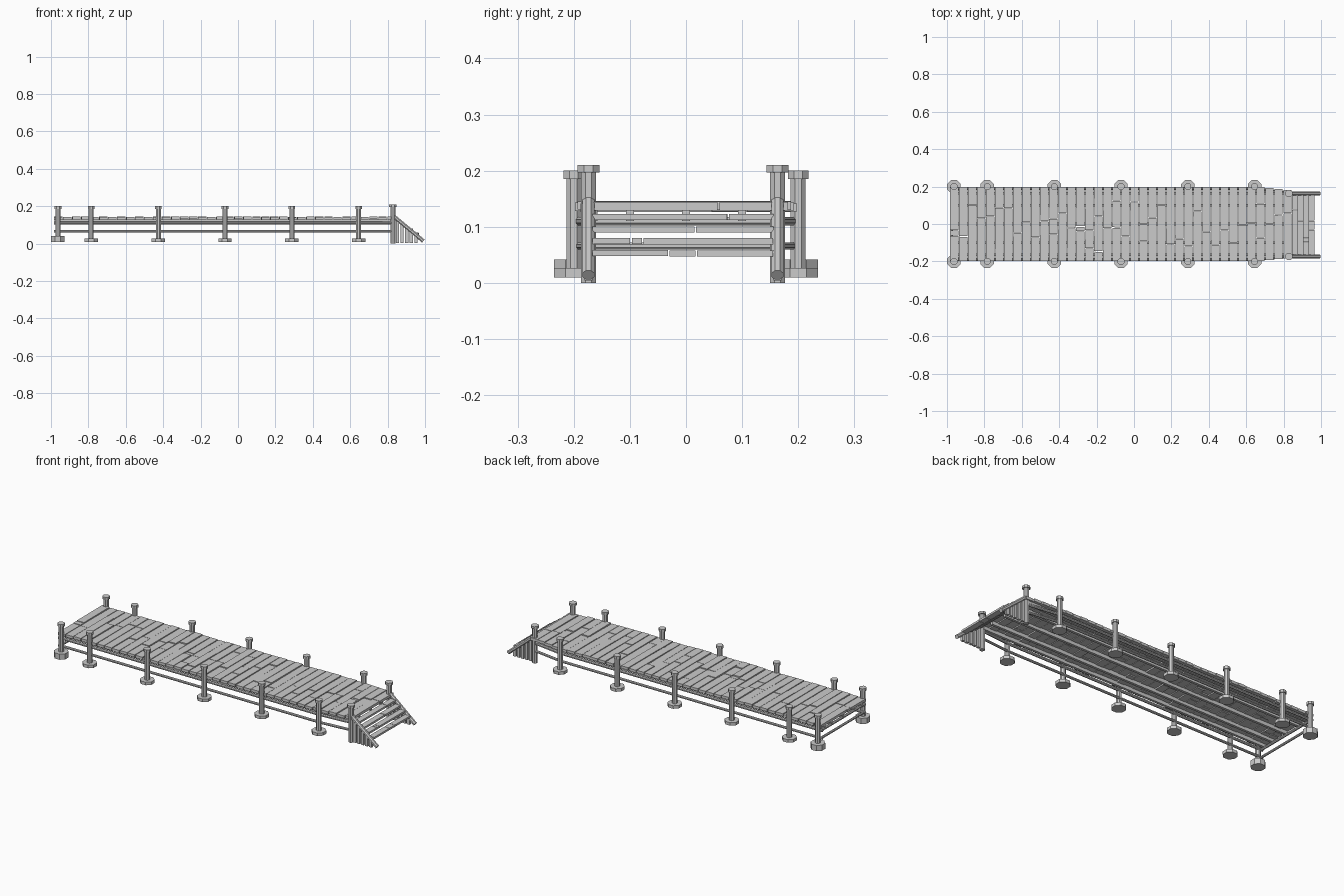
import bpy, bmesh, math, random
from mathutils import Vector, Matrix

if "Cube" in bpy.data.objects:
    bpy.data.objects.remove(bpy.data.objects["Cube"])

random.seed(4)


def finish(name, bm):
    me = bpy.data.meshes.new(name)
    bm.to_mesh(me)
    bm.free()
    ob = bpy.data.objects.new(name, me)
    bpy.context.collection.objects.link(ob)
    return ob


def add_rod(bm, a, b, r, sides=8):
    a, b = Vector(a), Vector(b)
    d = b - a
    m = Matrix.Translation((a + b) / 2) @ d.to_track_quat('Z', 'Y').to_matrix().to_4x4()
    m = m @ Matrix.Rotation(math.pi / sides, 4, 'Z')
    bmesh.ops.create_cone(bm, cap_ends=True, segments=sides, radius1=r, radius2=r,
                          depth=d.length, matrix=m)


def add_box(bm, c, s, tilt=0):
    m = Matrix.Translation(c) @ Matrix.Rotation(tilt, 4, 'Z') @ Matrix.Diagonal((*s, 1))
    bmesh.ops.create_cube(bm, size=1, matrix=m)


def add_split_board(bm, x, z, w, t, y0, y1, jitter):
    # a board across the pier, cut at random points into short pieces
    mid = y0 + (y1 - y0) * random.uniform(0.2, 0.8)
    cuts = [y0, mid, y1]
    if random.random() < 0.35:
        cuts.append(y0 + (y1 - y0) * random.uniform(0.1, 0.9))
    cuts = sorted(cuts)
    for a, b in zip(cuts, cuts[1:]):
        if b - a < 0.02:
            b = a + 0.02
        add_box(bm, (x, (a + b) / 2, z + random.uniform(-jitter, jitter)),
                (w, b - a - 0.003, t), random.uniform(-0.006, 0.006))


POSTS = [-0.963, -0.785, -0.426, -0.07, 0.288, 0.645]
STAIR_Y = {-1: -0.174, 1: 0.163}

# deck planks, narrowing toward the stairs
bm = bmesh.new()
n = 38
step = (0.845 + 0.985) / n
for i in range(n):
    x = -0.985 + step * (i + 0.5)
    k = max(0, (x - 0.67) / 0.16)
    add_split_board(bm, x, 0.136, step - 0.004, 0.015,
                    -0.2 + 0.016 * min(k, 1), 0.2 - 0.018 * min(k, 1), 0.0025)
finish("deck_planks", bm)

# long beams under the deck
bm = bmesh.new()
for y in (-0.165, -0.1, 0, 0.1, 0.165):
    add_box(bm, (-0.075, y, 0.12), (1.81, 0.014, 0.02))
finish("deck_beams", bm)

# side rails and end rails
bm = bmesh.new()
for z, r in ((0.11, 0.008), (0.066, 0.007)):
    for s in (-1, 1):
        add_rod(bm, (-0.985, 0.19 * s, z), (0.65, 0.19 * s, z), r)
        add_rod(bm, (0.645, 0.19 * s, z), (0.835, STAIR_Y[s], z), r)
    add_rod(bm, (-0.975, -0.2, z), (-0.975, 0.2, z), r)
finish("rails", bm)

# posts with caps and round feet
for s, side in ((-1, "front"), (1, "back")):
    for i, x in enumerate(POSTS):
        bm = bmesh.new()
        y = 0.2 * s
        add_rod(bm, (x, y, 0.012), (x, y, 0.19), 0.0145)
        add_rod(bm, (x, y, 0.185), (x, y, 0.2), 0.0195)
        add_rod(bm, (x, y, 0.01), (x, y, 0.042 if i == 0 else 0.027), 0.0385)
        finish(f"{side}_post_{i + 1}", bm)
    # post at the top of the stairs
    bm = bmesh.new()
    y = STAIR_Y[s]
    add_rod(bm, (0.828, y, 0), (0.828, y, 0.2), 0.0145)
    add_rod(bm, (0.828, y, 0.197), (0.828, y, 0.21), 0.021)
    finish(f"{side}_stair_post", bm)

    # sloping stringer with upright slats below it
    bm = bmesh.new()
    add_rod(bm, (0.825, y, 0.152), (0.991, y, 0.014), 0.0115)
    for j in range(5):
        x = 0.853 + 0.0245 * j
        top = 0.152 - (x - 0.825) * 0.83
        add_box(bm, (x, y, (top + 0.004) / 2), (0.017, 0.014, top - 0.004))
    finish(f"{side}_stair_side", bm)

# stair treads
bm = bmesh.new()
for i in range(4):
    add_split_board(bm, 0.86 + 0.03 * i, 0.117 - 0.0215 * i, 0.032, 0.011,
                    -0.168, 0.157, 0.0007)
finish("stair_treads", bm)
